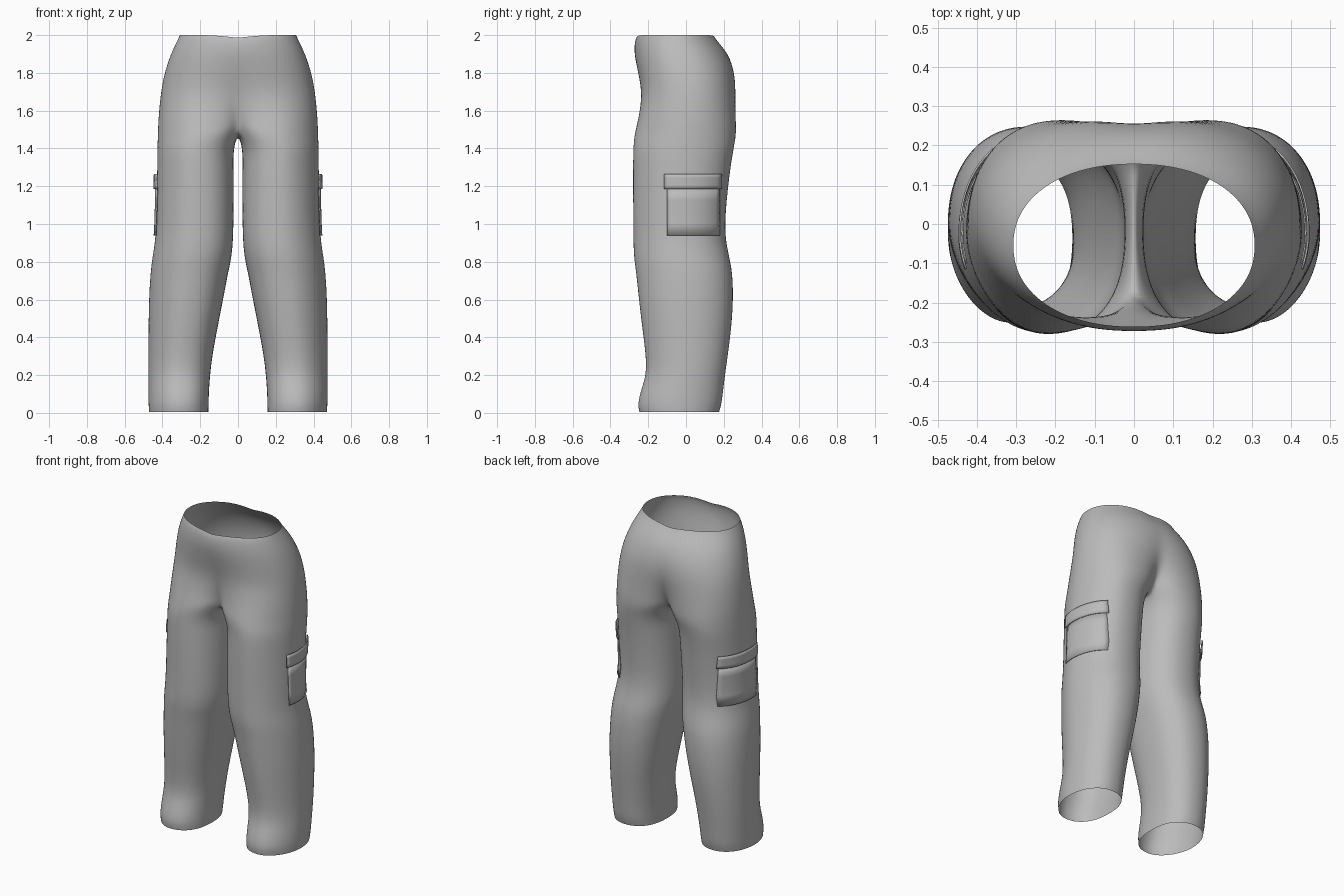
import bpy, bmesh, math

cube = bpy.data.objects.get("Cube")
if cube:
    bpy.data.objects.remove(cube)

ARC, INNER = 23, 5          # points round the outside of a half, and along the inseam
HIP_POWER = 0.92            # below 1 gives a slightly boxy oval
START = math.radians(36)    # angle where the inseam begins

cloth = bpy.data.materials.new("grey cloth")
cloth.use_nodes = True
cloth.diffuse_color = (0.5, 0.5, 0.5, 1)
cloth.node_tree.nodes["Principled BSDF"].inputs["Base Color"].default_value = (0.5, 0.5, 0.5, 1)

# Hips: height, half width, front, back, blend towards two legs, lift at centre
HIPS = [
    (2.00, 0.308, -0.262, 0.153, 0.0, -0.015),
    (1.975, 0.32, -0.272, 0.168, 0.0, -0.012),
    (1.90, 0.357, -0.277, 0.228, 0.02, 0),
    (1.80, 0.39, -0.263, 0.268, 0.12, 0),
    (1.70, 0.409, -0.250, 0.279, 0.27, 0),
    (1.60, 0.419, -0.260, 0.278, 0.55, 0.01),
    (1.53, 0.424, -0.268, 0.274, 0.80, 0.02),
    (1.47, 0.426, -0.275, 0.267, 1.0, 0.04),
]
# Legs: height, inner side, outer side, front, back
LEGS = [
    (1.40, 0.024, 0.428, -0.281, 0.254),
    (1.30, 0.022, 0.429, -0.282, 0.237),
    (1.15, 0.022, 0.431, -0.282, 0.219),
    (1.00, 0.023, 0.435, -0.280, 0.207),
    (0.90, 0.026, 0.441, -0.280, 0.214),
    (0.82, 0.034, 0.455, -0.277, 0.232),
    (0.74, 0.052, 0.465, -0.265, 0.248),
    (0.60, 0.078, 0.473, -0.251, 0.252),
    (0.45, 0.108, 0.475, -0.233, 0.242),
    (0.30, 0.136, 0.475, -0.213, 0.222),
    (0.20, 0.147, 0.475, -0.212, 0.208),
    (0.12, 0.153, 0.475, -0.240, 0.198),
    (0.05, 0.155, 0.475, -0.257, 0.190),
    (0.005, 0.156, 0.472, -0.249, 0.177),
]


def spow(v, power):
    return math.copysign(abs(v) ** power, v)


def outer_power(front_side):
    return 1.08 if front_side else 0.94


def leg_point(row, a):
    z, inner, outer, front, back = row
    c, s = math.cos(a), math.sin(a)
    p = 0.85 if c > 0 else outer_power(s > 0)
    x = (inner + outer) / 2 - (outer - inner) / 2 * spow(c, p)
    y = (front + back) / 2 - (back - front) / 2 * spow(s, p)
    return (x, y, z)


def hip_point(row, i):
    """Point on a half oval, blended into a leg ring pulled to the centre line."""
    z, width, front, back, blend, lift = row
    t = math.pi * i / (ARC - 1)
    mid, r = (front + back) / 2, (back - front) / 2
    oval_x = width * spow(max(0, math.sin(t)), HIP_POWER)
    oval_y = mid - r * spow(math.cos(t), HIP_POWER)
    leg = (z, 0.024, width, front, back)
    lx, ly, _ = leg_point(leg, angles[i])
    first = leg_point(leg, START)[0]
    lx = (lx - first) * width / (width - first)
    x = oval_x + (lx - oval_x) * blend
    if i in (0, ARC - 1):
        x = 0
    return (x, oval_y + (ly - oval_y) * blend, z + lift * max(0, 1 - x / 0.2) ** 2)


def finish(name, bm, thickness=0):
    bmesh.ops.recalc_face_normals(bm, faces=bm.faces)
    mesh = bpy.data.meshes.new(name)
    bm.to_mesh(mesh)
    bm.free()
    mesh.materials.append(cloth)
    obj = bpy.data.objects.new(name, mesh)
    bpy.context.collection.objects.link(obj)
    if thickness:
        solid = obj.modifiers.new("thickness", 'SOLIDIFY')
        solid.thickness = thickness
        solid.offset = 0
    mirror = obj.modifiers.new("mirror", 'MIRROR')
    mirror.merge_threshold = 0.001
    if not thickness:
        sub = obj.modifiers.new("smooth", 'SUBSURF')
        sub.levels = sub.render_levels = 2
    bpy.ops.object.select_all(action='DESELECT')
    obj.select_set(True)
    bpy.context.view_layer.objects.active = obj
    bpy.ops.object.shade_smooth_by_angle(angle=math.radians(50))


def bridge(bm, upper, lower, closed):
    count = len(upper)
    for i in range(count if closed else count - 1):
        j = (i + 1) % count
        bm.faces.new((upper[i], upper[j], lower[j], lower[i]))


# Angles round a leg: the outside first, then back along the inseam
sweep = 2 * math.pi - 2 * START
angles = [START + sweep * i / (ARC - 1) for i in range(ARC)]
angles += [-START + 2 * START * i / (INNER + 1) for i in range(1, INNER + 1)]

# Trousers: open half rings over the hips, closed rings down the leg
bm = bmesh.new()
rings = [[bm.verts.new(hip_point(row, i)) for i in range(ARC)] for row in HIPS]
for upper, lower in zip(rings, rings[1:]):
    bridge(bm, upper, lower, False)

# Crotch seam, sagging from back to front along the centre line
fork = rings[-1]
head, tail = fork[0].co, fork[-1].co
seam = []
for i in range(1, INNER + 1):
    f = i / (INNER + 1)
    p = tail.lerp(head, f)
    seam.append(bm.verts.new((0, p.y, p.z - 0.03 * math.sin(math.pi * f))))
above = fork + seam

for row in LEGS:
    ring = [bm.verts.new(leg_point(row, a)) for a in angles]
    bridge(bm, above, ring, True)
    above = ring
finish("trousers", bm)


def leg_row(z):
    for hi, lo in zip(LEGS, LEGS[1:]):
        if hi[0] >= z >= lo[0]:
            f = (hi[0] - z) / (hi[0] - lo[0])
            return [a + (b - a) * f for a, b in zip(hi, lo)]


def leg_patch(name, y0, y1, z0, z1, gap, thickness):
    """Thin plate that wraps round the outside of the thigh."""
    bm = bmesh.new()
    rows = []
    for k in range(5):
        z = z0 + (z1 - z0) * k / 4
        _, inner, outer, front, back = leg_row(z)
        ring = []
        for i in range(15):
            y = y0 + (y1 - y0) * i / 14
            s = (y - (front + back) / 2) / ((back - front) / 2)
            p = outer_power(s < 0)
            reach = (1 - min(abs(s), 1) ** (2 / p)) ** (p / 2)
            x = (inner + outer) / 2 + (outer - inner) / 2 * reach
            ring.append(bm.verts.new((x + gap, y, z)))
        rows.append(ring)
    for upper, lower in zip(rows, rows[1:]):
        bridge(bm, upper, lower, False)
    finish(name, bm, thickness)


# Cargo pockets with flaps on both thighs
leg_patch("cargo_pockets", -0.10, 0.178, 0.94, 1.19, 0.006, 0.004)
leg_patch("pocket_flaps", -0.115, 0.19, 1.185, 1.265, 0.014, 0.005)
